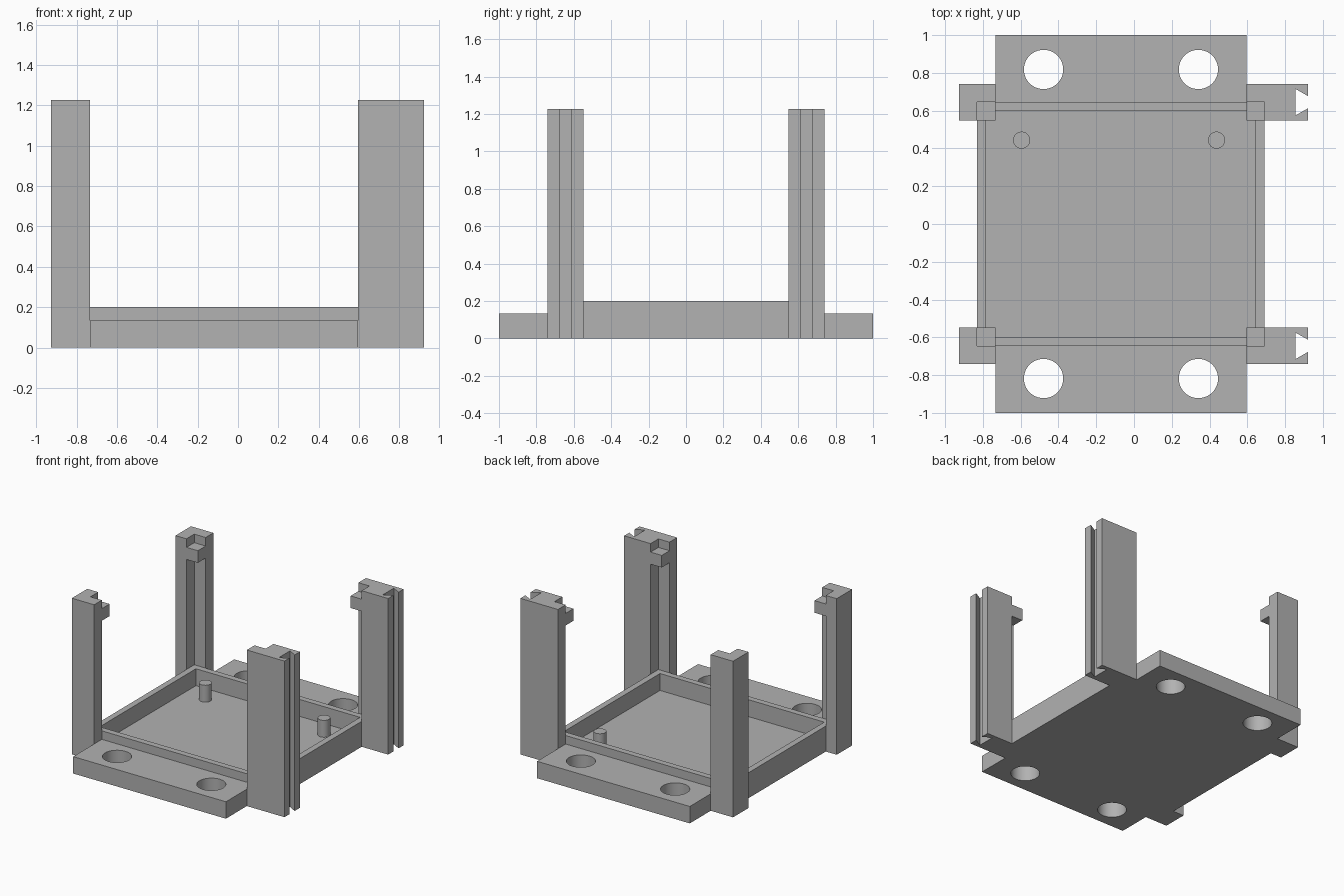
import bpy, bmesh
from mathutils import Vector

if "Cube" in bpy.data.objects:
    bpy.data.objects.remove(bpy.data.objects["Cube"], do_unlink=True)

grey = bpy.data.materials.new("plain_grey")
grey.use_nodes = True
colour = (0.445, 0.445, 0.445, 1)
grey.diffuse_color = colour
grey.node_tree.nodes["Principled BSDF"].inputs["Base Color"].default_value = colour


def finish(name, bm):
    bmesh.ops.recalc_face_normals(bm, faces=bm.faces[:])
    mesh = bpy.data.meshes.new(name)
    bm.to_mesh(mesh)
    bm.free()
    mesh.materials.append(grey)
    obj = bpy.data.objects.new(name, mesh)
    bpy.context.collection.objects.link(obj)
    return obj


def prism(name, outline, z0, z1):
    """Extrude a plan outline upwards."""
    bm = bmesh.new()
    face = bm.faces.new([bm.verts.new((x, y, z0)) for x, y in outline])
    result = bmesh.ops.extrude_face_region(bm, geom=[face])
    top = [v for v in result["geom"] if isinstance(v, bmesh.types.BMVert)]
    bmesh.ops.translate(bm, verts=top, vec=(0, 0, z1 - z0))
    return finish(name, bm)


def rect(x0, x1, y0, y1):
    return [(x0, y0), (x1, y0), (x1, y1), (x0, y1)]


def cylinder(name, x, y, r, z0, z1):
    bpy.ops.mesh.primitive_cylinder_add(vertices=48, radius=r, depth=z1 - z0,
                                        location=(x, y, (z0 + z1) / 2))
    obj = bpy.context.object
    obj.name = name
    obj.data.materials.append(grey)
    return obj


def smooth(obj):
    bpy.ops.object.select_all(action="DESELECT")
    obj.select_set(True)
    bpy.context.view_layer.objects.active = obj
    bpy.ops.object.shade_smooth_by_angle()


# Shared plan dimensions
LEFT, RIGHT, HALF = -0.832, 0.692, 0.645      # tray outside
IN_LEFT, IN_RIGHT = -0.733, 0.595             # flange sides and post inner faces
POST_IN, POST_OUT = 0.548, 0.74
WALL, FLOOR, TRAY_TOP = 0.068, 0.067, 0.2
POST_TOP = 1.227

# Tray with a sunken floor
tray = prism("tray", rect(LEFT, RIGHT, -HALF, HALF), 0, TRAY_TOP)
bm = bmesh.new()
bm.from_mesh(tray.data)
top = max(bm.faces, key=lambda f: f.calc_center_median().z)
bmesh.ops.inset_region(bm, faces=[top], thickness=WALL)
sunk = bmesh.ops.extrude_discrete_faces(bm, faces=[top])["faces"][0]
bmesh.ops.translate(bm, verts=sunk.verts[:], vec=Vector((0, 0, FLOOR - TRAY_TOP)))
bm.to_mesh(tray.data)
bm.free()

# Locating pegs
for side, x in (("right", -0.595), ("left", 0.437)):
    smooth(cylinder(side + "_peg", x, 0.444, 0.045, FLOOR - 0.01, TRAY_TOP))

for end, s in (("front", -1), ("back", 1)):
    # Mounting flange with two screw holes
    flange = prism(end + "_flange", rect(IN_LEFT, IN_RIGHT, s * HALF, s), 0, 0.133)
    for x in (-0.479, 0.341):
        cutter = cylinder("hole_cutter", x, s * 0.818, 0.104, -0.1, 0.3)
        cutter.hide_render = True
        cut = flange.modifiers.new("hole", "BOOLEAN")
        cut.operation = "DIFFERENCE"
        cut.solver = "EXACT"
        cut.object = cutter
        bpy.context.view_layer.objects.active = flange
        bpy.ops.object.modifier_apply(modifier=cut.name)
        bpy.data.objects.remove(cutter, do_unlink=True)
    smooth(flange)

    # Plain L-shaped post on the right, dovetail-grooved post on the left
    inner, mid, outer = s * POST_IN, s * HALF, s * POST_OUT
    prism(end + "_right_post",
          [(-0.927, inner), (LEFT, inner), (LEFT, mid), (IN_LEFT, mid),
           (IN_LEFT, outer), (-0.927, outer)], 0, POST_TOP)
    edge, deep = 0.922, 0.855
    groove = [(edge, mid + s * 0.032), (deep, mid + s * 0.07),
              (deep, mid - s * 0.07), (edge, mid - s * 0.032)]
    prism(end + "_left_post",
          [(RIGHT, inner), (RIGHT, mid), (IN_RIGHT, mid), (IN_RIGHT, outer),
           (edge, outer)] + groove + [(edge, inner)], 0, POST_TOP)

    # Retaining clips in the inner corners near the post tops
    for side, x0, x1 in (("right", LEFT, IN_LEFT), ("left", IN_RIGHT, RIGHT)):
        prism(end + "_" + side + "_clip", rect(x0, x1, inner, mid), 1.065, 1.16)
